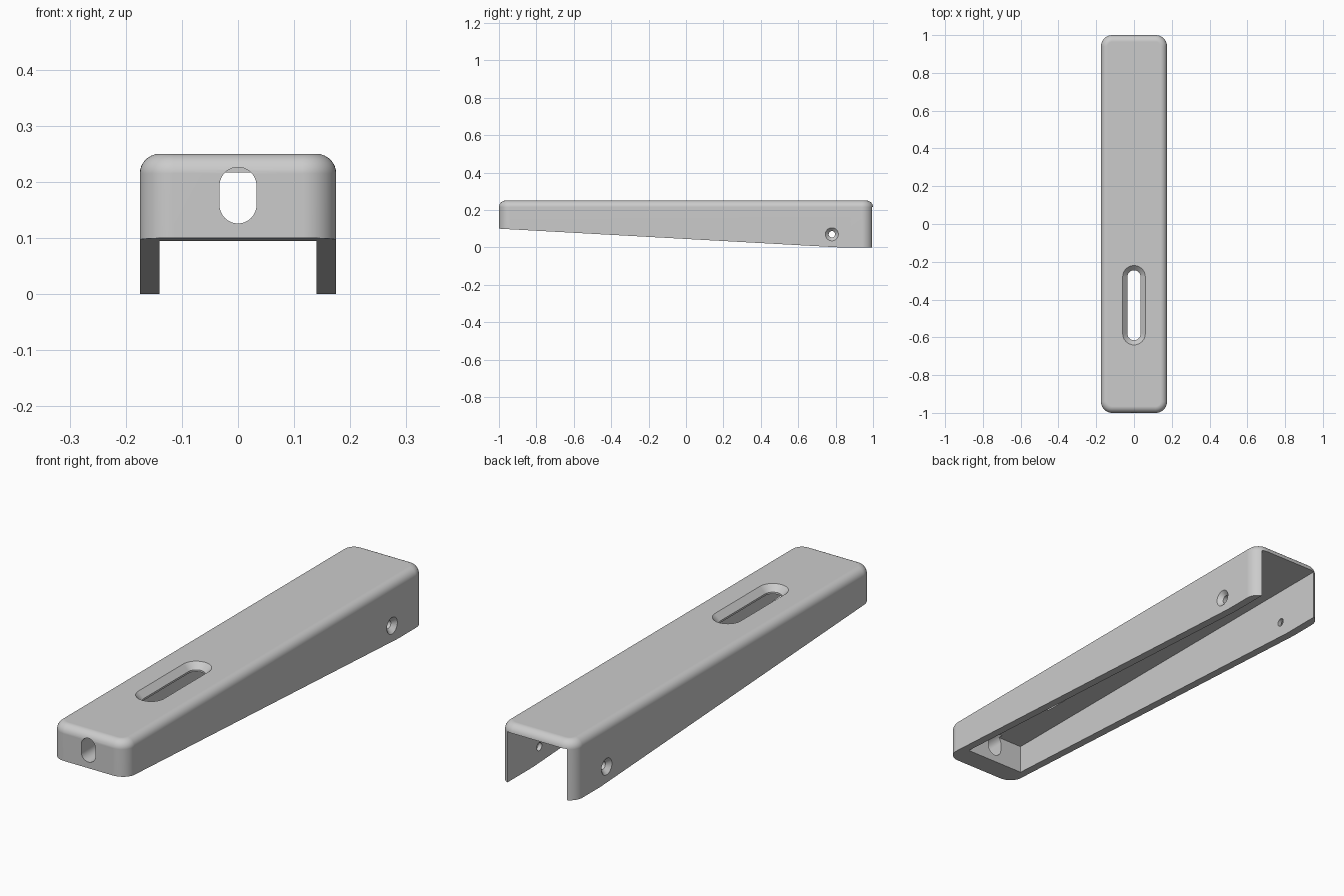
import bpy, bmesh
from math import sin, cos, pi, radians
from mathutils import Matrix, Vector

if "Cube" in bpy.data.objects:
    bpy.data.objects.remove(bpy.data.objects["Cube"], do_unlink=True)

grey = bpy.data.materials.new("plain_grey")
grey.use_nodes = True
COLOUR = (0.6, 0.6, 0.6, 1)
grey.diffuse_color = COLOUR
grey.node_tree.nodes["Principled BSDF"].inputs["Base Color"].default_value = COLOUR


def finish(name, bm):
    bmesh.ops.remove_doubles(bm, verts=bm.verts, dist=1e-5)
    bmesh.ops.recalc_face_normals(bm, faces=bm.faces)
    mesh = bpy.data.meshes.new(name)
    bm.to_mesh(mesh)
    bm.free()
    mesh.materials.append(grey)
    obj = bpy.data.objects.new(name, mesh)
    bpy.context.collection.objects.link(obj)
    return obj


def outline(hx, hy, r, steps=10):
    """Rounded rectangle of half sizes hx, hy and corner radius r."""
    points = []
    for q, (sx, sy) in enumerate([(1, 1), (-1, 1), (-1, -1), (1, -1)]):
        for i in range(steps + 1):
            a = (q + i / steps) * pi / 2
            points.append((sx * (hx - r) + r * cos(a), sy * (hy - r) + r * sin(a)))
    return points


def loft(name, sections, matrix=Matrix()):
    """Skin through rounded rectangles given as (hx, hy, r, z)."""
    bm = bmesh.new()
    rings = [[bm.verts.new(matrix @ Vector((x, y, z))) for x, y in outline(hx, hy, r)]
             for hx, hy, r, z in sections]
    for low, high in zip(rings, rings[1:]):
        for i in range(len(low)):
            j = (i + 1) % len(low)
            bm.faces.new((low[i], low[j], high[j], high[i]))
    bm.faces.new(rings[0])
    bm.faces.new(rings[-1])
    return finish(name, bm)


def prism(name, half_width, profile):
    """Side profile of (y, z) points, extruded across x."""
    bm = bmesh.new()
    face = bm.faces.new([bm.verts.new((-half_width, y, z)) for y, z in profile])
    side = bmesh.ops.extrude_face_region(bm, geom=[face])["geom"]
    verts = [v for v in side if isinstance(v, bmesh.types.BMVert)]
    bmesh.ops.translate(bm, verts=verts, vec=(2 * half_width, 0, 0))
    return finish(name, bm)


# Outer shell: rounded plan with a filleted top edge
W, L, H, CORNER, FILLET = 0.175, 1.0, 0.25, 0.06, 0.035
sections = [(W, L, CORNER, 0)]
for i in range(9):
    a = i / 8 * pi / 2
    inset = FILLET * (1 - cos(a))
    sections.append((W - inset, L - inset, CORNER - inset, H - FILLET * (1 - sin(a))))
cover = loft("channel_cover", sections)

# Cutters: open cavity, sloped underside, top slot, front hole, side screw holes
cutters = [
    prism("cavity_cutter", 0.14, [(-0.9, -0.1), (1.1, -0.1), (1.1, 0.217), (-0.9, 0.217)]),
    prism("slope_cutter", 0.3, [(-1.18, -0.1), (0.82, -0.1), (0.82, 0), (-1.18, 0.11)]),
    loft("slot_cutter", [(0.035, 0.185, 0.035, -0.1), (0.035, 0.185, 0.035, -0.025),
                         (0.06, 0.21, 0.06, 0), (0.07, 0.22, 0.07, 0.01)],
         Matrix.Translation((0, -0.43, H))),
    loft("front_hole_cutter", [(0.033, 0.05, 0.033, -0.12), (0.033, 0.05, 0.033, 0.05)],
         Matrix.Translation((0, -L, 0.176)) @ Matrix.Rotation(radians(90), 4, "X")),
]
for s in (-1, 1):
    cutters.append(loft(
        "screw_hole_cutter",
        [(r, r, r, z) for r, z in ((0.017, -0.06), (0.017, -0.018), (0.035, 0), (0.045, 0.01))],
        Matrix.Translation((s * W, 0.78, 0.07)) @ Matrix.Rotation(s * pi / 2, 4, "Y")))

bpy.ops.object.select_all(action="DESELECT")
bpy.context.view_layer.objects.active = cover
cover.select_set(True)
for cutter in cutters:
    cutter.hide_render = True
    mod = cover.modifiers.new("cut", "BOOLEAN")
    mod.operation = "DIFFERENCE"
    mod.solver = "EXACT"
    mod.object = cutter
    bpy.ops.object.modifier_apply(modifier=mod.name)
    bpy.data.objects.remove(cutter, do_unlink=True)

# Smooth fillets, crisp flat faces
bpy.ops.object.shade_smooth_by_angle(angle=radians(30))
weighted = cover.modifiers.new("weighted_normals", "WEIGHTED_NORMAL")
weighted.keep_sharp = True
